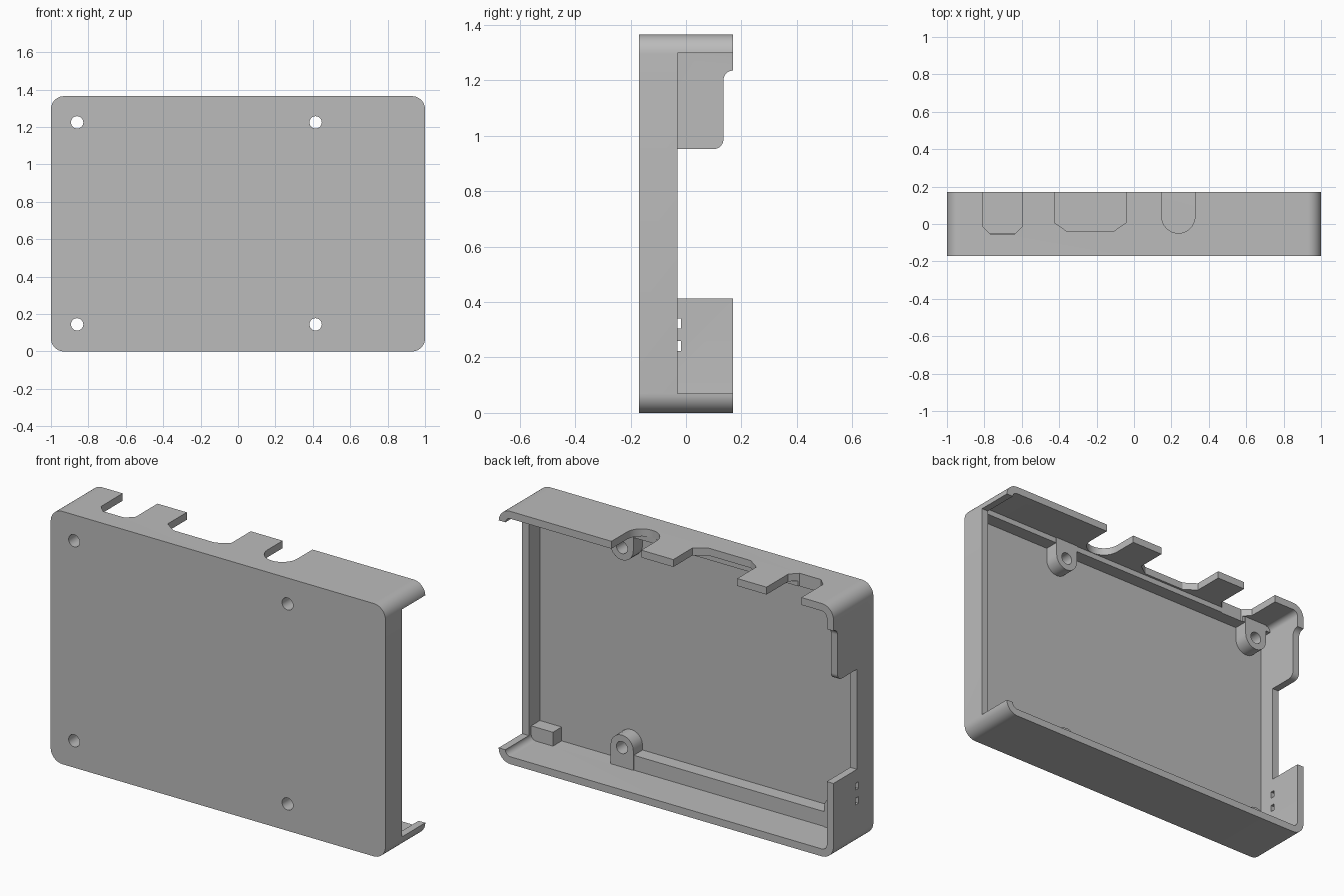
import bpy, bmesh
from math import sin, cos, radians

if "Cube" in bpy.data.objects:
    bpy.data.objects.remove(bpy.data.objects["Cube"], do_unlink=True)

W, H, D = 1.0, 1.365, 0.17       # half width, height, half depth
WALL, FLOOR, LEDGE = 0.04, -0.125, -0.05
POST_X, POST_Z = (-0.86, 0.415), (0.145, 1.225)

plastic = bpy.data.materials.new("grey plastic")
plastic.use_nodes = True
GREY = (0.5, 0.5, 0.5, 1)
plastic.diffuse_color = GREY
plastic.node_tree.nodes["Principled BSDF"].inputs["Base Color"].default_value = GREY


def arc(cx, cy, r, start, end, steps=10):
    angles = [radians(start + (end - start) * i / steps) for i in range(steps + 1)]
    return [(cx + r * cos(a), cy + r * sin(a)) for a in angles]


def rounded(x0, x1, z0, z1, r):
    return (arc(x1 - r, z0 + r, r, -90, 0) + arc(x1 - r, z1 - r, r, 0, 90)
            + arc(x0 + r, z1 - r, r, 90, 180) + arc(x0 + r, z0 + r, r, 180, 270))


def rect(u0, u1, v0, v1):
    return [(u0, v0), (u1, v0), (u1, v1), (u0, v1)]


def prism(name, outline, lo, hi, axis="y"):
    """Extrude a flat outline along one axis."""
    place = {"x": lambda u, v, t: (t, u, v),
             "y": lambda u, v, t: (u, t, v),
             "z": lambda u, v, t: (u, v, t)}[axis]
    bm = bmesh.new()
    rings = [[bm.verts.new(place(u, v, t)) for u, v in outline] for t in (lo, hi)]
    n = len(outline)
    for ring in rings:
        bm.faces.new(ring)
    for i in range(n):
        j = (i + 1) % n
        bm.faces.new((rings[0][i], rings[0][j], rings[1][j], rings[1][i]))
    bmesh.ops.recalc_face_normals(bm, faces=bm.faces)
    mesh = bpy.data.meshes.new(name)
    bm.to_mesh(mesh)
    bm.free()
    mesh.materials.append(plastic)
    obj = bpy.data.objects.new(name, mesh)
    bpy.context.collection.objects.link(obj)
    return obj


def combine(body, tool, operation):
    """Apply a boolean and discard the tool."""
    mod = body.modifiers.new("shape", "BOOLEAN")
    mod.operation, mod.solver, mod.object = operation, "EXACT", tool
    bpy.context.view_layer.objects.active = body
    bpy.ops.object.modifier_apply(modifier=mod.name)
    bpy.data.objects.remove(tool, do_unlink=True)


# Open-backed tray with rounded corners
case = prism("case_shell", rounded(-W, W, 0, H, 0.07), -D, D)
cavity = rounded(-W + WALL, W - WALL, WALL, H - WALL, 0.03)
combine(case, prism("cavity", cavity, FLOOR, 0.3), "DIFFERENCE")

# Board ledges along the top and bottom, with a gap near the bottom left
rails = [rect(-0.97, 0.97, H - 0.07, H - 0.02),
         rect(-0.97, 0.415, 0.02, 0.12),
         rect(0.83, 0.97, 0.02, 0.115)]
for outline in rails:
    combine(case, prism("board_ledge", outline, -0.15, LEDGE), "UNION")

# Screw posts joined to the nearest long wall
for x in POST_X:
    for z in POST_Z:
        if z < H / 2:
            outline = arc(x, z, 0.068, 0, 180) + [(x - 0.068, 0.025), (x + 0.068, 0.025)]
        else:
            outline = arc(x, z, 0.068, 180, 360) + [(x + 0.068, H - 0.025), (x - 0.068, H - 0.025)]
        combine(case, prism("screw_post", outline, -0.155, LEDGE + 0.004), "UNION")

# Screw holes through the posts and the front plate
for x in POST_X:
    for z in POST_Z:
        hole = arc(x, z, 0.033, 0, 345, 23)
        combine(case, prism("screw_hole", hole, -0.3, 0.1), "DIFFERENCE")

# Left end is cut down to a low wall
combine(case, prism("end_opening", rect(-0.03, 0.3, 0.07, H - 0.067), 0.9, 1.1, "x"), "DIFFERENCE")

# Right end opening with a rounded upper tab
tab_cut = ([(-0.03, 0.412), (0.3, 0.412), (0.3, 1.235)] + arc(0.17, 1.2, 0.035, 90, 180)
           + arc(0.1, 0.987, 0.035, 0, -90) + [(-0.03, 0.952)])
combine(case, prism("side_opening", tab_cut, -1.1, -0.93, "x"), "DIFFERENCE")

# Two small slots in the right end
for z in (0.242, 0.322):
    slot = rect(-0.043, -0.018, z - 0.018, z + 0.018)
    combine(case, prism("side_slot", slot, -1.1, -0.93, "x"), "DIFFERENCE")


def chamfered(x0, x1, y, cx, cy):
    return [(x0, 0.3), (x0, y + cy), (x0 + cx, y), (x1 - cx, y), (x1, y + cy), (x1, 0.3)]


# Connector cutouts in the top wall
cutouts = [chamfered(-0.808, -0.6, -0.055, 0.04, 0.04),
           chamfered(-0.425, -0.043, -0.038, 0.065, 0.045),
           [(0.148, 0.3)] + arc(0.237, 0.04, 0.089, 180, 360, 16) + [(0.326, 0.3)]]
for outline in cutouts:
    combine(case, prism("connector_cutout", outline, 1.25, 1.5, "z"), "DIFFERENCE")

# Smooth the rounded corners, keep the edges crisp
bpy.ops.object.select_all(action="DESELECT")
case.select_set(True)
bpy.context.view_layer.objects.active = case
bpy.ops.object.shade_smooth_by_angle(angle=radians(30))
